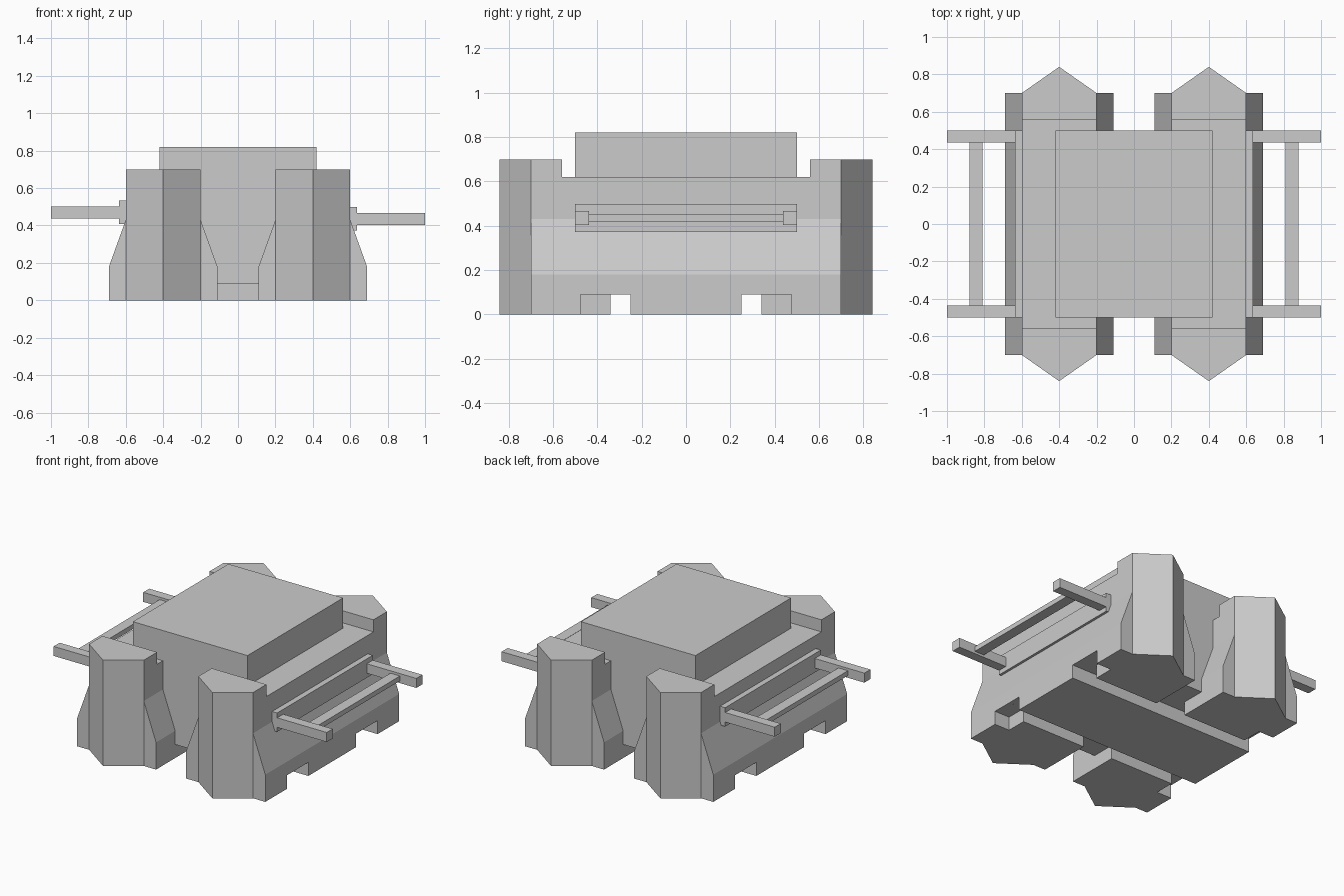
import bpy, bmesh
from mathutils import Vector

if "Cube" in bpy.data.objects:
    bpy.data.objects.remove(bpy.data.objects["Cube"])


def prism(name, pts, lo, hi, axis):
    """Extrude a 2D outline between lo and hi along the given axis."""
    place = {'X': lambda a, b, t: (t, a, b),
             'Y': lambda a, b, t: (a, t, b),
             'Z': lambda a, b, t: (a, b, t)}[axis]
    bm = bmesh.new()
    face = bm.faces.new([bm.verts.new(place(a, b, lo)) for a, b in pts])
    ext = bmesh.ops.extrude_face_region(bm, geom=[face])
    move = Vector(place(0, 0, hi - lo))
    bmesh.ops.translate(bm, vec=move,
                        verts=[v for v in ext['geom'] if isinstance(v, bmesh.types.BMVert)])
    bmesh.ops.recalc_face_normals(bm, faces=bm.faces)
    mesh = bpy.data.meshes.new(name)
    bm.to_mesh(mesh)
    bm.free()
    ob = bpy.data.objects.new(name, mesh)
    bpy.context.collection.objects.link(ob)
    return ob


def box(name, x0, x1, y0, y1, z0, z1):
    x0, x1 = sorted((x0, x1))
    y0, y1 = sorted((y0, y1))
    return prism(name, [(x0, y0), (x1, y0), (x1, y1), (x0, y1)], z0, z1, 'Z')


def cut(target, cutter):
    cutter.hide_render = True
    cutter.hide_viewport = True
    cutter.display_type = 'WIRE'
    mod = target.modifiers.new(cutter.name, 'BOOLEAN')
    mod.operation = 'DIFFERENCE'
    mod.solver = 'EXACT'
    mod.object = cutter


# Raised central tower and the core that joins the side hulls
box("central_tower", -0.42, 0.42, -0.5, 0.5, 0.60, 0.82)
prism("central_core", [(-0.25, 0), (0.25, 0), (0.25, 0.09), (0.5, 0.09), (0.5, 0.7),
                       (-0.5, 0.7), (-0.5, 0.09), (-0.25, 0.09)], -0.21, 0.21, 'X')

for s, side in ((-1, "left"), (1, "right")):
    # Flared side hull
    outline = [(0.11, 0), (0.69, 0), (0.69, 0.18), (0.6, 0.43),
               (0.6, 0.62), (0.2, 0.62), (0.2, 0.43), (0.11, 0.18)]
    hull = prism(side + "_hull", [(s * x, z) for x, z in outline], -0.7, 0.7, 'Y')

    # Grooves and side pockets under the hull
    for t, end in ((-1, "front"), (1, "back")):
        tag = side + "_" + end
        cut(hull, box(tag + "_groove_cutter", s * 0.05, s * 0.8,
                      t * 0.25, t * 0.34, -0.1, 0.09))
        cut(hull, box(tag + "_pocket_cutter", s * 0.58, s * 0.8,
                      t * 0.30, t * 0.475, -0.1, 0.0899))

        # Pointed corner pillar
        plan = [(0.2, 0.56), (0.6, 0.56), (0.6, 0.7), (0.4, 0.84), (0.2, 0.7)]
        prism(tag + "_pillar", [(s * x, t * y) for x, y in plan], 0, 0.70, 'Z')

    # Side rail: mounting plate, two arms and a cross bar
    dz = 0.035 if s < 0 else 0
    box(side + "_rail_plate", s * 0.59, s * 0.637, -0.5, 0.5, 0.373 + dz, 0.498 + dz)
    for t, end in ((-1, "front"), (1, "back")):
        box(side + "_" + end + "_rail_arm", s * 0.62, s * 1.0,
            t * 0.437, t * 0.5, 0.403 + dz, 0.466 + dz)
    box(side + "_rail_bar", s * 0.81, s * 0.88, -0.45, 0.45, 0.418 + dz, 0.45 + dz)
